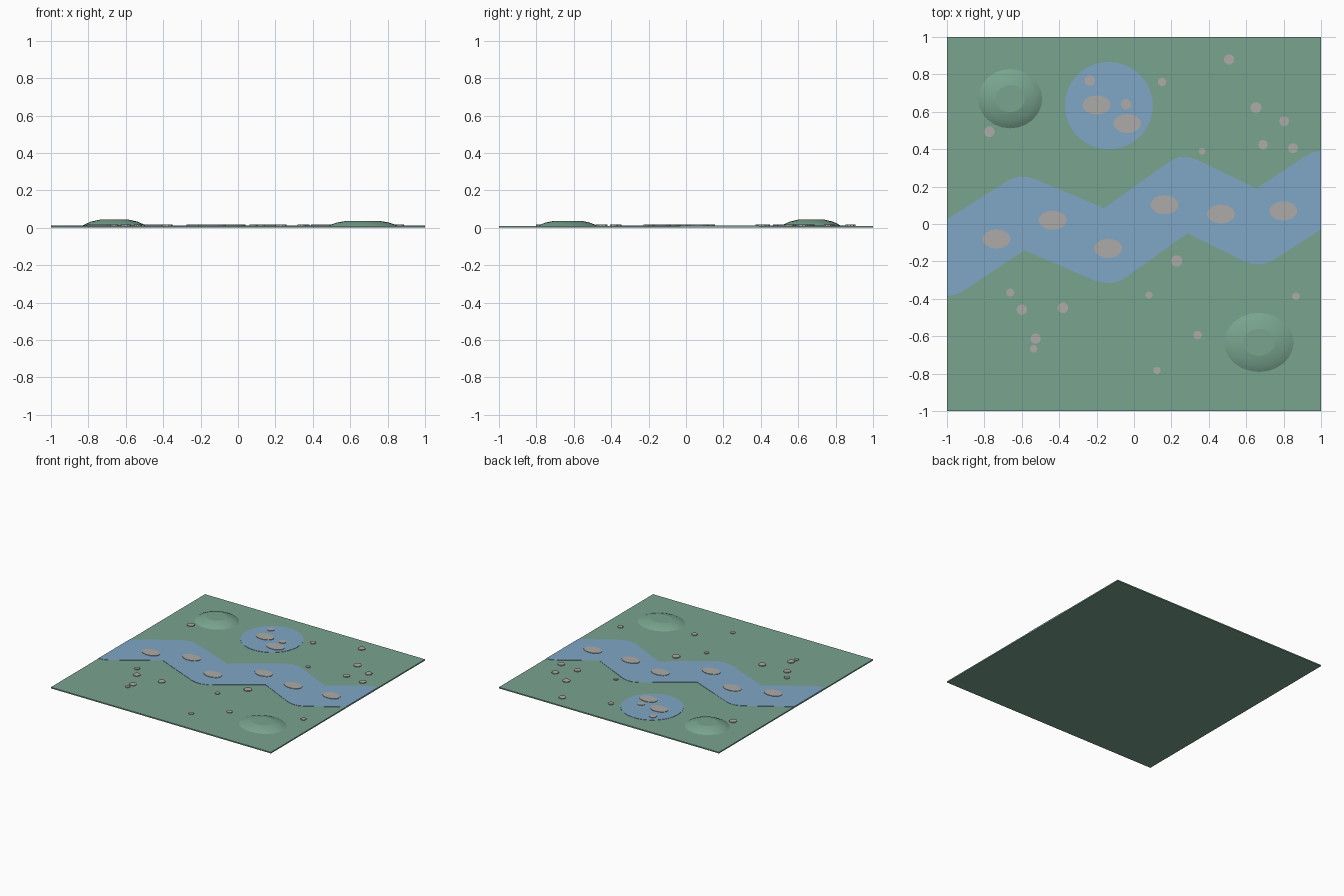
import bpy, bmesh, math

if "Cube" in bpy.data.objects:
    bpy.data.objects.remove(bpy.data.objects["Cube"])


def srgb(r, g, b):
    def lin(c):
        c /= 255
        return c / 12.92 if c <= 0.04045 else ((c + 0.055) / 1.055) ** 2.4
    return (lin(r), lin(g), lin(b), 1)


def material(name, rgb):
    m = bpy.data.materials.new(name)
    m.diffuse_color = srgb(*rgb)
    m.use_nodes = True
    m.node_tree.nodes["Principled BSDF"].inputs["Base Color"].default_value = m.diffuse_color
    return m


GRASS = material("grass green", (121, 164, 143))
WATER = material("water blue", (128, 166, 198))
STONE = material("stone grey", (172, 171, 168))


def finish(name, bm, mat):
    bmesh.ops.recalc_face_normals(bm, faces=bm.faces)
    me = bpy.data.meshes.new(name)
    bm.to_mesh(me)
    bm.free()
    me.materials.append(mat)
    ob = bpy.data.objects.new(name, me)
    bpy.context.collection.objects.link(ob)
    return ob


def slab(name, outline, z0, z1, mat):
    """Flat plate extruded from an outline."""
    bm = bmesh.new()
    f = bm.faces.new([bm.verts.new((x, y, z0)) for x, y in outline])
    up = bmesh.ops.extrude_face_region(bm, geom=[f])["geom"]
    bmesh.ops.translate(bm, vec=(0, 0, z1 - z0),
                        verts=[v for v in up if isinstance(v, bmesh.types.BMVert)])
    return finish(name, bm, mat)


def ellipse(cx, cy, rx, ry, n):
    return [(cx + rx * math.cos(2 * math.pi * i / n),
             cy + ry * math.sin(2 * math.pi * i / n)) for i in range(n)]


def hill(name, cx, cy, rx, ry, top, base=0.009, n=24):
    """Low mound with a flattened crown."""
    bm = bmesh.new()
    rings = []
    for r, h in ((1, 0), (0.9, 0.3), (0.72, 0.7), (0.45, 1)):
        rings.append([bm.verts.new((x, y, base + h * (top - base)))
                      for x, y in ellipse(cx, cy, rx * r, ry * r, n)])
    for a, b in zip(rings, rings[1:]):
        for i in range(n):
            j = (i + 1) % n
            bm.faces.new((a[i], a[j], b[j], b[i]))
    bm.faces.new(rings[-1])
    bm.faces.new(rings[0][::-1])
    for f in bm.faces:
        f.smooth = len(f.verts) == 4
    return finish(name, bm, GRASS)


# Ground plate
slab("ground", [(-1, -1), (1, -1), (1, 1), (-1, 1)], 0, 0.01, GRASS)

# Winding river with rounded outer bends
south = [(-1, -0.385), (-0.96, -0.38), (-0.92, -0.363), (-0.585, -0.14),
         (-0.21, -0.303), (-0.17, -0.313), (-0.12, -0.316), (-0.06, -0.297),
         (0.285, -0.05), (0.59, -0.2), (0.64, -0.215), (0.69, -0.215),
         (0.74, -0.195), (1, -0.03)]
north = [(1, 0.39), (0.96, 0.385), (0.91, 0.36), (0.655, 0.19), (0.34, 0.342),
         (0.29, 0.357), (0.24, 0.357), (0.19, 0.335), (-0.16, 0.085),
         (-0.53, 0.24), (-0.57, 0.252), (-0.62, 0.253), (-0.67, 0.235), (-1, 0.025)]
slab("river", south + north, 0.005, 0.0125, WATER)

# Round pond
slab("pond", ellipse(-0.135, 0.633, 0.235, 0.233, 48), 0.005, 0.0125, WATER)

# Hills
hill("back_hill", -0.662, 0.67, 0.173, 0.16, 0.043)
hill("front_hill", 0.668, -0.633, 0.188, 0.16, 0.037)

# Oval stepping stones in the water
for x, y in [(-0.735, -0.08), (-0.435, 0.02), (-0.138, -0.13), (0.163, 0.103),
             (0.465, 0.053), (0.798, 0.07), (-0.2, 0.636), (-0.036, 0.537)]:
    slab("stepping_stone", ellipse(x, y, 0.075, 0.051, 16), 0.011, 0.016, STONE)

# Scattered pebbles
for x, y, r in [(-0.237, 0.767, .029), (-0.042, 0.64, .029), (0.15, 0.76, .023),
                (0.508, 0.88, .028), (0.652, 0.622, .030), (0.803, 0.55, .027),
                (0.69, 0.424, .026), (0.85, 0.405, .027), (0.364, 0.39, .018),
                (-0.773, 0.493, .029), (0.228, -0.197, .031), (0.08, -0.38, .019),
                (0.866, -0.386, .021), (-0.662, -0.367, .022), (-0.6, -0.458, .028),
                (-0.38, -0.448, .029), (-0.526, -0.613, .028), (-0.537, -0.667, .020),
                (0.34, -0.594, .023), (0.123, -0.783, .020)]:
    slab("pebble", ellipse(x, y, r, r, 10), 0.009, 0.016, STONE)
